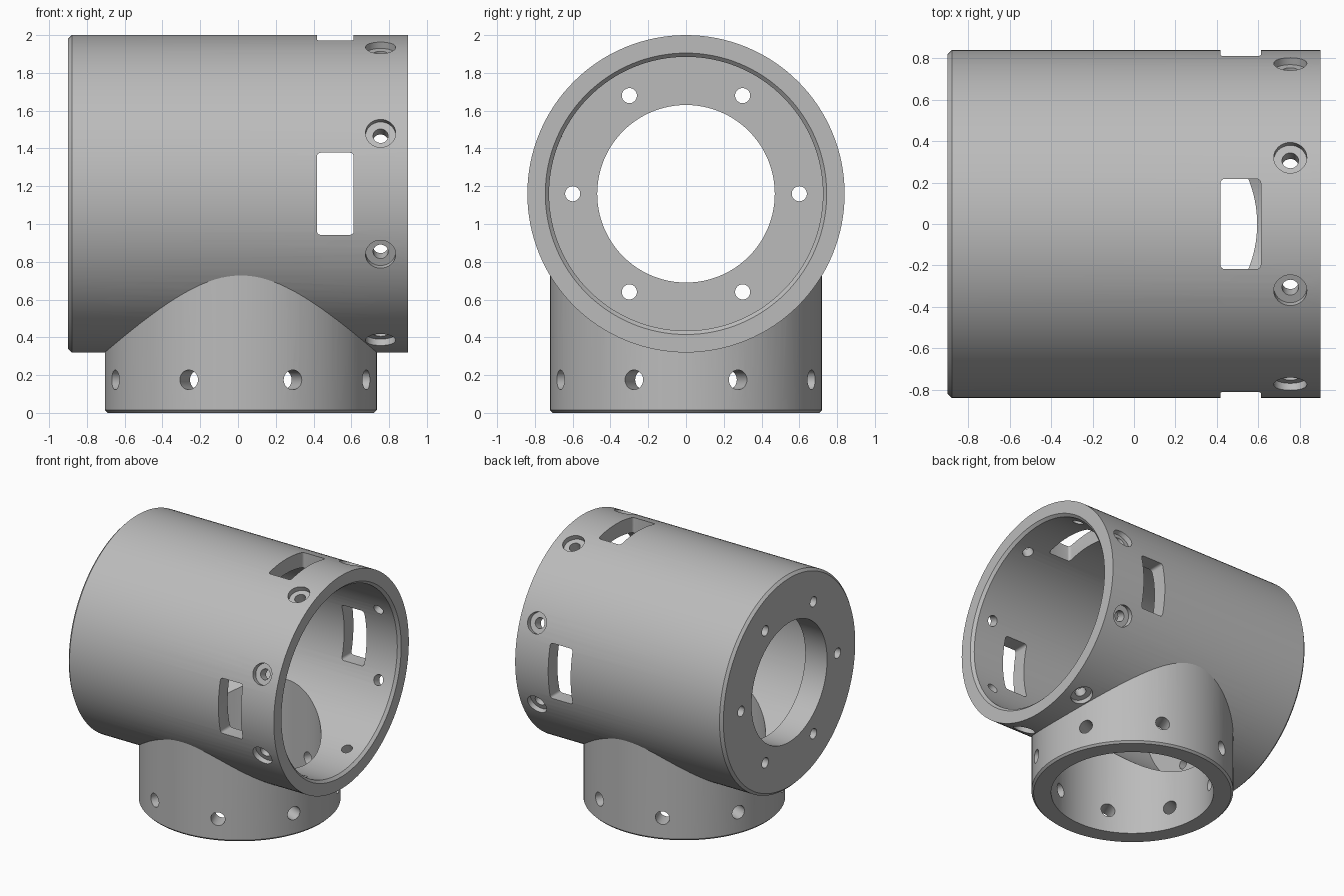
import bpy, bmesh
from math import radians, cos, sin, pi
from mathutils import Matrix

cube = bpy.data.objects.get("Cube")
if cube:
    bpy.data.objects.remove(cube, do_unlink=True)

AXIS_Z = 1.16      # height of the main barrel axis
COLLAR_X = 0.015   # collar offset along the barrel
T, R = Matrix.Translation, Matrix.Rotation
ALONG_X = R(pi / 2, 4, 'Y')

grey = bpy.data.materials.new("plain grey")
grey.use_nodes = True
grey.diffuse_color = (0.5, 0.5, 0.5, 1)
grey.node_tree.nodes["Principled BSDF"].inputs["Base Color"].default_value = (0.5, 0.5, 0.5, 1)


def lathe(bm, profile, matrix, segs):
    """Closed solid of revolution about local z; profile is (radius, height) pairs."""
    rings = []
    for r, h in profile:
        if r == 0:
            rings.append([bm.verts.new(matrix @ T((0, 0, h)).translation)] * segs)
        else:
            rings.append([bm.verts.new((matrix @ T((r * cos(2 * pi * i / segs),
                          r * sin(2 * pi * i / segs), h))).translation) for i in range(segs)])
    # flat caps become single polygons, the rest quads
    for a, b in zip(rings, rings[1:]):
        if a[0] is a[1]:
            bm.faces.new(b)
        elif b[0] is b[1]:
            bm.faces.new(a)
        else:
            for i in range(segs):
                j = (i + 1) % segs
                bm.faces.new((a[i], a[j], b[j], b[i]))
    for ring in (rings[0], rings[-1]):
        if ring[0] is ring[1]:
            bm.verts.remove(ring[0])


def rod(bm, radius, start, end, matrix, segs=32):
    lathe(bm, [(0, start), (radius, start), (radius, end), (0, end)], matrix, segs)


def finish(bm, name):
    bmesh.ops.recalc_face_normals(bm, faces=bm.faces)
    mesh = bpy.data.meshes.new(name)
    bm.to_mesh(mesh)
    bm.free()
    mesh.materials.append(grey)
    obj = bpy.data.objects.new(name, mesh)
    bpy.context.collection.objects.link(obj)
    return obj


def combine(target, tool, operation):
    mod = target.modifiers.new("combine", 'BOOLEAN')
    mod.operation, mod.solver, mod.object = operation, 'EXACT', tool
    bpy.context.view_layer.objects.active = target
    bpy.ops.object.modifier_apply(modifier=mod.name)
    bpy.data.objects.remove(tool, do_unlink=True)


barrel_frame = T((0, 0, AXIS_Z)) @ ALONG_X
collar_frame = T((COLLAR_X, 0, 0))

# Outer barrel with a chamfered closed end
bm = bmesh.new()
lathe(bm, [(0, -0.9), (0.82, -0.9), (0.84, -0.88), (0.84, 0.9), (0, 0.9)], barrel_frame, 128)
housing = finish(bm, "tee_housing")

# Collar underneath
bm = bmesh.new()
lathe(bm, [(0, 0), (0.705, 0), (0.72, 0.015), (0.72, 0.95), (0, 0.95)], collar_frame, 128)
combine(housing, finish(bm, "collar"), 'UNION')

# Barrel bore: end opening, main chamber, chamfered mouth
bm = bmesh.new()
lathe(bm, [(0, -1), (0.47, -1), (0.47, -0.71), (0.725, -0.71), (0.725, 0.88),
           (0.765, 0.92), (0, 0.92)], barrel_frame, 128)
combine(housing, finish(bm, "barrel_bore"), 'DIFFERENCE')

# Collar bore
bm = bmesh.new()
rod(bm, 0.58, -0.1, 0.95, collar_frame, 128)
combine(housing, finish(bm, "collar_bore"), 'DIFFERENCE')

# All small openings share one cutter
bm = bmesh.new()
for k in range(8):
    angle = radians(22.5 + 45 * k)
    # counterbored screw holes around the mouth
    lathe(bm, [(0, 0.62), (0.04, 0.62), (0.04, 0.8), (0.08, 0.8), (0.08, 0.95), (0, 0.95)],
          T((0.755, 0, AXIS_Z)) @ R(angle, 4, 'X'), 32)
    # plain holes around the collar
    rod(bm, 0.052, 0.48, 0.85, T((COLLAR_X, 0, 0.175)) @ R(angle, 4, 'Z') @ ALONG_X)
for k in range(6):
    # bolt circle in the end wall
    a = k * pi / 3
    rod(bm, 0.04, -1, -0.6, T((0, 0.6 * cos(a), AXIS_Z + 0.6 * sin(a))) @ ALONG_X)
for angle in (-90, 0, 90):
    # rounded windows at front, top and back
    made = bmesh.ops.create_cube(bm, size=1, matrix=Matrix.Diagonal((0.195, 0.435, 0.5, 1)))
    edges = {e for v in made["verts"] for e in v.link_edges}
    upright = [e for e in edges if abs(e.verts[0].co.z - e.verts[1].co.z) > 0.1]
    box_faces = {f for v in made["verts"] for f in v.link_faces}
    res = bmesh.ops.bevel(bm, geom=upright, offset=0.02, segments=4, affect='EDGES', profile=0.5)
    verts = {v for f in box_faces | set(res["faces"]) if f.is_valid for v in f.verts}
    bmesh.ops.transform(bm, verts=list(verts),
                        matrix=T((0.515, 0, AXIS_Z)) @ R(radians(angle), 4, 'X') @ T((0, 0, 0.85)))
combine(housing, finish(bm, "openings"), 'DIFFERENCE')

# Smooth curved walls, crisp edges
bpy.ops.object.select_all(action='DESELECT')
housing.select_set(True)
bpy.context.view_layer.objects.active = housing
bpy.ops.object.shade_smooth_by_angle(angle=radians(30))
